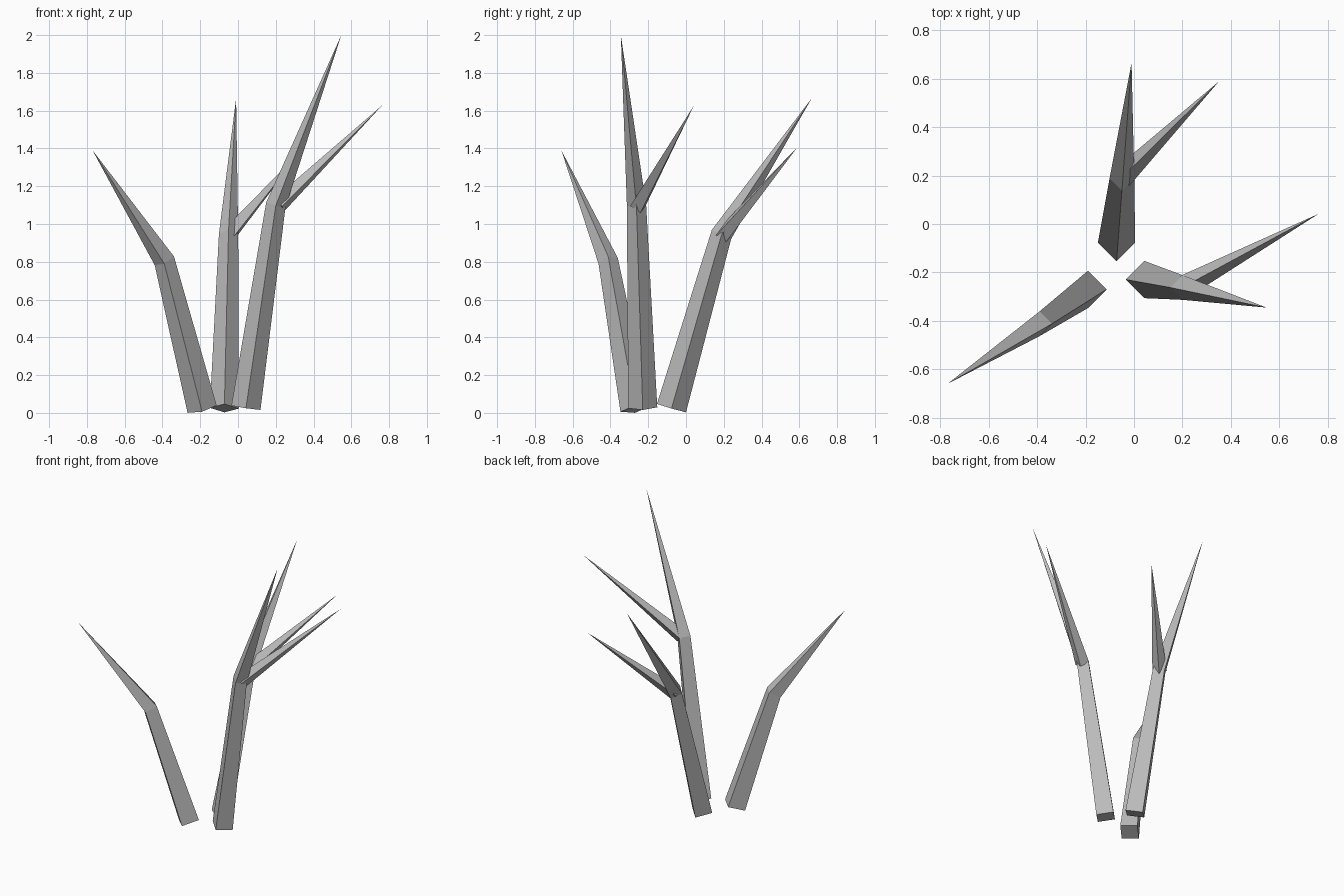
import bpy, bmesh, math
from mathutils import Vector

if "Cube" in bpy.data.objects:
    bpy.data.objects.remove(bpy.data.objects["Cube"])

grey = bpy.data.materials.new("stone grey")
grey.diffuse_color = (0.5, 0.5, 0.5, 1)
grey.use_nodes = True
grey.node_tree.nodes["Principled BSDF"].inputs["Base Color"].default_value = grey.diffuse_color


def build(name, rings, tip):
    """Tapered four-sided spike: join rings, cap the base, close at the tip."""
    bm = bmesh.new()
    loops = [[bm.verts.new(p) for p in ring] for ring in rings]
    end = bm.verts.new(tip)
    bm.faces.new(loops[0][::-1])
    for i in range(4):
        j = (i + 1) % 4
        for a, b in zip(loops, loops[1:]):
            bm.faces.new((a[i], a[j], b[j], b[i]))
        bm.faces.new((loops[-1][i], loops[-1][j], end))
    bmesh.ops.recalc_face_normals(bm, faces=bm.faces)
    mesh = bpy.data.meshes.new(name)
    bm.to_mesh(mesh)
    bm.free()
    mesh.materials.append(grey)
    ob = bpy.data.objects.new(name, mesh)
    bpy.context.collection.objects.link(ob)


def tilted_ring(c, r, slope):
    """Diamond with corners along x and y, tilted square to the stalk."""
    ring = []
    for k in range(4):
        ox, oy = r * math.cos(k * math.pi / 2), r * math.sin(k * math.pi / 2)
        ring.append(Vector(c) + Vector((ox, oy, -(ox * slope.x + oy * slope.y))))
    return ring


def stalk(name, base, bend, tip):
    base, bend, tip = Vector(base), Vector(bend), Vector(tip)
    low, high = bend - base, tip - bend
    s0, s1 = low / low.z, high / high.z
    build(name, [tilted_ring(base, 0.077, s0),
                 tilted_ring(bend, 0.051, (s0 + s1) / 2)], tip)


def branch(name, root, tip, r=0.046):
    root, tip = Vector(root), Vector(tip)
    d = (tip - root).normalized()
    side = d.cross(Vector((0, 0, 1))).normalized()
    up = side.cross(d)
    build(name, [[root + r * v for v in (side, up, -side, -up)]], tip)


# Three bent stalks
stalk("left_stalk", (-0.19, -0.27, 0.02), (-0.39, -0.412, 0.805), (-0.77, -0.66, 1.39))
stalk("right_stalk", (0.042, -0.229, 0.027), (0.20, -0.262, 1.10), (0.547, -0.345, 2.0))
stalk("back_stalk", (-0.072, -0.077, 0.025), (-0.05, 0.188, 0.945), (-0.01, 0.665, 1.665))

# Thin side branches
branch("right_branch", (0.212, -0.255, 1.095), (0.762, 0.042, 1.627))
branch("back_branch", (-0.05, 0.192, 0.94), (0.35, 0.588, 1.405))
